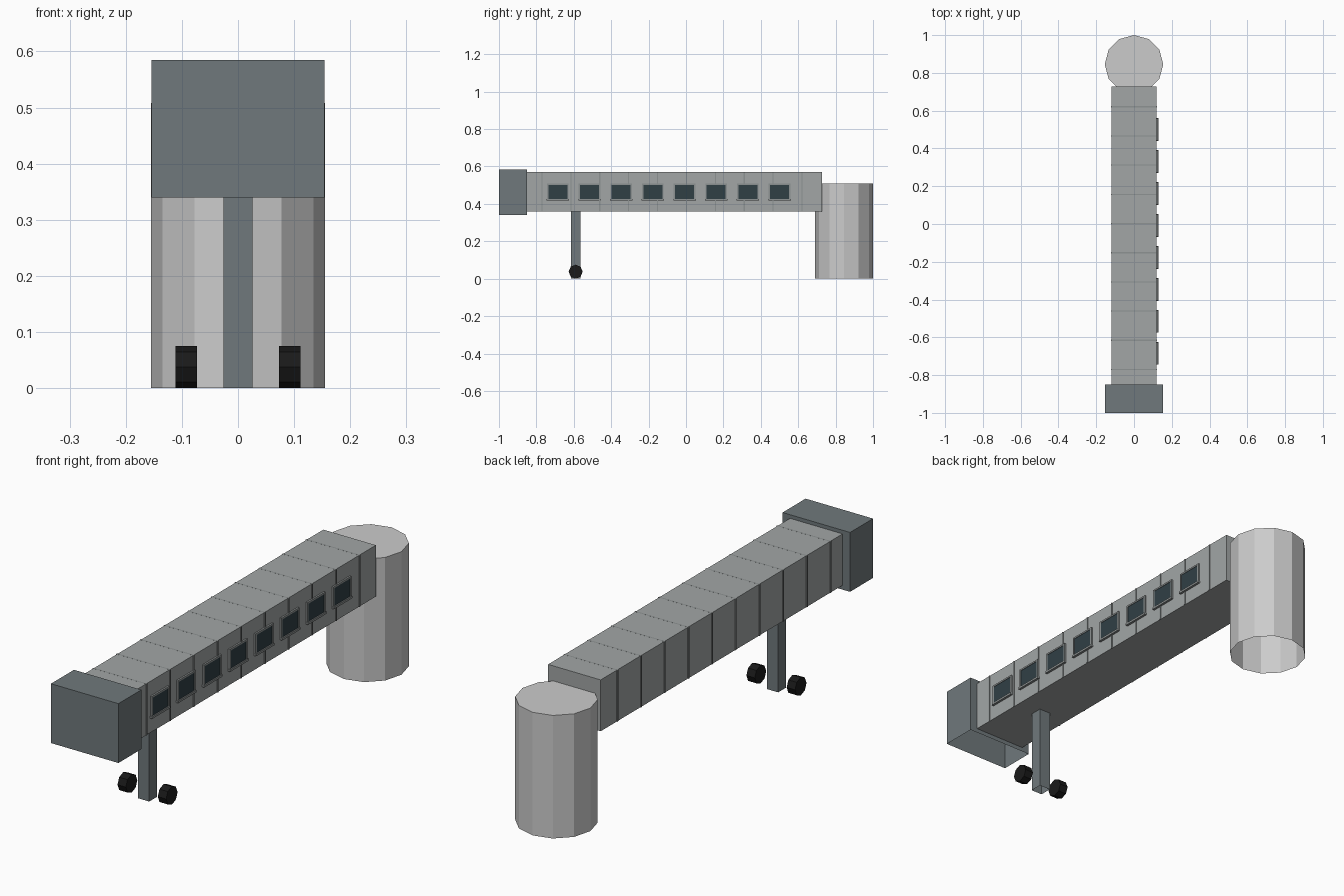
import bpy, bmesh, math
from mathutils import Matrix

if "Cube" in bpy.data.objects:
    bpy.data.objects.remove(bpy.data.objects["Cube"])


def material(name, r, g, b):
    m = bpy.data.materials.new(name)
    m.diffuse_color = (r, g, b, 1)
    m.use_nodes = True
    m.node_tree.nodes["Principled BSDF"].inputs["Base Color"].default_value = m.diffuse_color
    return m


STEEL = material("dark_steel", 0.16, 0.19, 0.20)
PANEL = material("panel_grey", 0.36, 0.38, 0.38)
SEAM = material("seam_grey", 0.27, 0.29, 0.29)
GLASS = material("glass", 0.03, 0.05, 0.06)
RUBBER = material("rubber", 0.01, 0.01, 0.01)


def finish(name, bm, mat=None, open_bottom=False):
    if open_bottom:
        low = [f for f in bm.faces if f.normal.z < -0.9]
        bmesh.ops.delete(bm, geom=low, context='FACES')
    mesh = bpy.data.meshes.new(name)
    bm.to_mesh(mesh)
    bm.free()
    obj = bpy.data.objects.new(name, mesh)
    bpy.context.collection.objects.link(obj)
    if mat:
        mesh.materials.append(mat)
    return obj


def add_box(bm, x, y, z):
    """Box from (min, max) ranges on each axis."""
    size = [b - a for a, b in (x, y, z)]
    mid = [(a + b) / 2 for a, b in (x, y, z)]
    bmesh.ops.create_cube(bm, size=1, matrix=Matrix.Translation(mid) @ Matrix.Diagonal((*size, 1)))
    bm.normal_update()


def box(name, x, y, z, mat=None, open_bottom=False):
    bm = bmesh.new()
    add_box(bm, x, y, z)
    return finish(name, bm, mat, open_bottom)


def cylinder(name, sides, radius, depth, matrix, mat=None, open_bottom=False):
    bm = bmesh.new()
    bmesh.ops.create_cone(bm, cap_ends=True, segments=sides, radius1=radius,
                          radius2=radius, depth=depth, matrix=matrix)
    bm.normal_update()
    return finish(name, bm, mat, open_bottom)


# Round tower at the terminal end
cylinder("rotunda_tower", 12, 0.155, 0.508, Matrix.Translation((0, 0.845, 0.254)), None, True)

# Walkway tunnel and docking cabin
box("tunnel", (-0.12, 0.12), (-0.85, 0.728), (0.358, 0.57), PANEL)
box("docking_cabin", (-0.154, 0.154), (-1, -0.85), (0.34, 0.585), STEEL, True)

# Thin seams between tunnel panels
for i in range(10):
    y = -0.77 + i * 0.1545
    box(f"panel_seam_{i + 1}", (-0.123, 0.123), (y - 0.003, y + 0.003), (0.358, 0.5702), SEAM)

# Framed windows along the right side
for i in range(8):
    y = -0.685 + i * 0.1693
    bm = bmesh.new()
    for s in (-1, 1):
        add_box(bm, (0.118, 0.127), sorted((y + s * 0.051, y + s * 0.058)), (0.42, 0.509))
    add_box(bm, (0.118, 0.127), (y - 0.051, y + 0.051), (0.502, 0.509))
    add_box(bm, (0.118, 0.130), (y - 0.060, y + 0.060), (0.418, 0.427))
    finish(f"window_frame_{i + 1}", bm, SEAM)
    box(f"window_glass_{i + 1}", (0.118, 0.125), (y - 0.052, y + 0.052), (0.424, 0.504), GLASS)

# Support leg with a pair of wheels
box("support_leg", (-0.026, 0.026), (-0.616, -0.564), (0, 0.36), STEEL, True)
for side, x in (("left", -0.092), ("right", 0.092)):
    cylinder(f"{side}_wheel", 8, 0.0375, 0.038,
             Matrix.Translation((x, -0.59, 0.0375)) @ Matrix.Rotation(math.pi / 2, 4, 'Y'), RUBBER)
